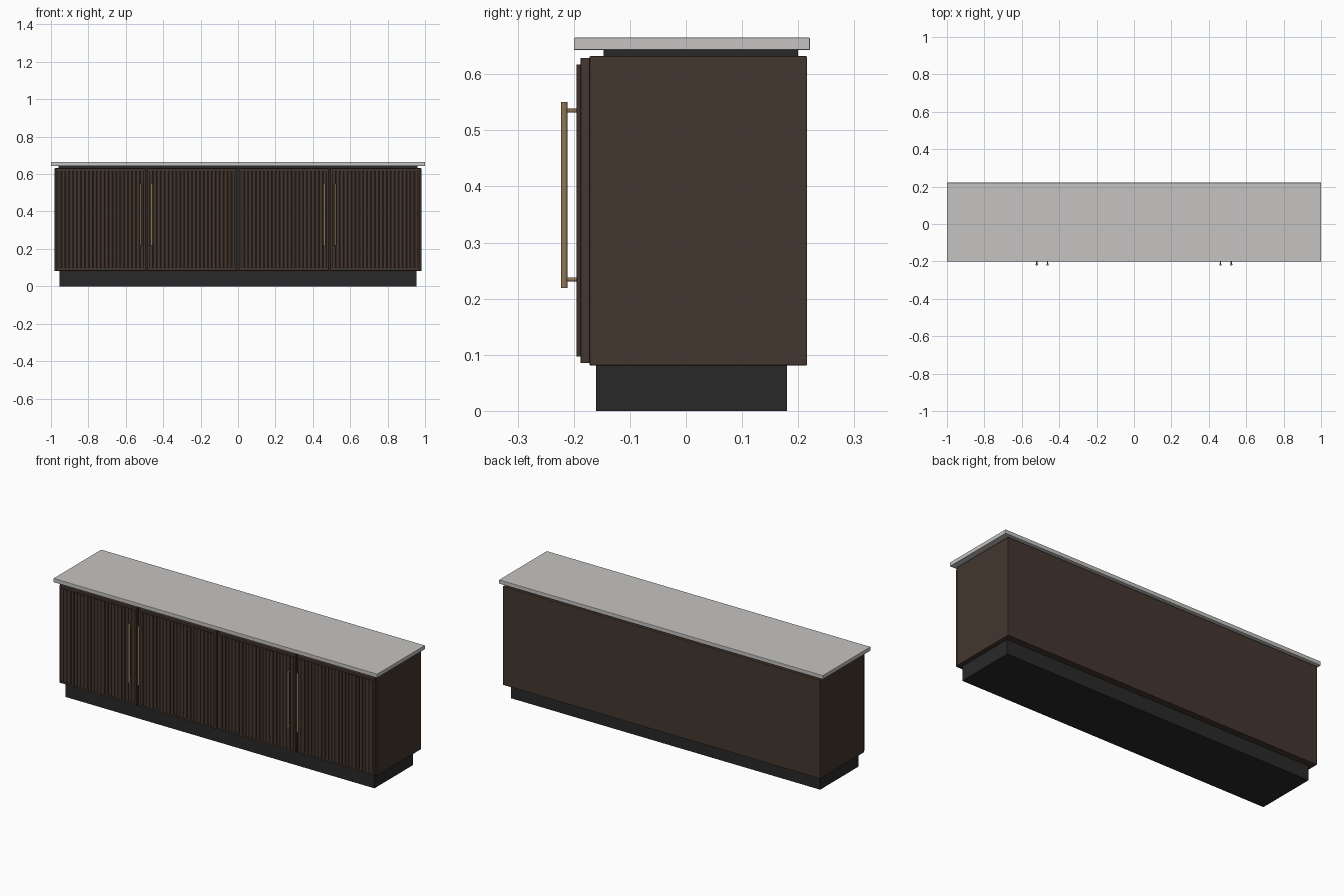
import bpy, bmesh, math

if "Cube" in bpy.data.objects:
    bpy.data.objects.remove(bpy.data.objects["Cube"])


def material(name, rgb):
    m = bpy.data.materials.new(name)
    m.diffuse_color = (*rgb, 1)
    m.use_nodes = True
    m.node_tree.nodes["Principled BSDF"].inputs["Base Color"].default_value = m.diffuse_color
    return m


WOOD = material("dark walnut", (0.056, 0.037, 0.028))
BLACK = material("soft black", (0.022, 0.022, 0.022))
STONE = material("grey stone", (0.56, 0.55, 0.54))
BRASS = material("aged brass", (0.28, 0.18, 0.09))


def finish(bm, name, mat, smooth=False):
    mesh = bpy.data.meshes.new(name)
    bm.to_mesh(mesh)
    bm.free()
    mesh.materials.append(mat)
    ob = bpy.data.objects.new(name, mesh)
    bpy.context.collection.objects.link(ob)
    if smooth:
        bpy.ops.object.select_all(action='DESELECT')
        ob.select_set(True)
        bpy.context.view_layer.objects.active = ob
        bpy.ops.object.shade_smooth_by_angle(angle=math.radians(35))
    return ob


def box(name, lo, hi, mat, bevel=0.0):
    bm = bmesh.new()
    bmesh.ops.create_cube(bm, size=1)
    for v in bm.verts:
        v.co = [lo[i] + (v.co[i] + 0.5) * (hi[i] - lo[i]) for i in range(3)]
    ob = finish(bm, name, mat)
    if bevel:
        mod = ob.modifiers.new("bevel", 'BEVEL')
        mod.width, mod.segments = bevel, 2
    return ob


def flutes(name, x0, x1, count):
    """Row of half-round vertical ribs on a door."""
    bm = bmesh.new()
    pitch = (x1 - x0) / count
    for i in range(count):
        cx = x0 + (i + 0.5) * pitch
        ring = []
        for k in range(9):
            a = math.pi * k / 8
            ring.append((cx - math.cos(a) * pitch * 0.43, -0.187 - math.sin(a) * 0.008))
        low = [bm.verts.new((x, y, 0.097)) for x, y in ring]
        top = [bm.verts.new((x, y, 0.617)) for x, y in ring]
        for k in range(9):
            n = (k + 1) % 9
            bm.faces.new((low[k], low[n], top[n], top[k]))
        bm.faces.new(low[::-1])
        bm.faces.new(top)
    bmesh.ops.recalc_face_normals(bm, faces=bm.faces[:])
    return finish(bm, name, WOOD, True)


def rod(name, p, length, radius, along_y=False):
    bm = bmesh.new()
    bmesh.ops.create_cone(bm, cap_ends=True, segments=16, radius1=radius,
                          radius2=radius, depth=length)
    ob = finish(bm, name, BRASS, True)
    ob.location = p
    if along_y:
        ob.rotation_euler.x = math.pi / 2
    return ob


# Carcass, plinth, recessed neck and stone top
box("plinth", (-0.955, -0.16, 0), (0.955, 0.18, 0.083), BLACK)
box("cabinet_body", (-0.98, -0.172, 0.081), (0.98, 0.216, 0.632), WOOD, 0.002)
box("recessed_neck", (-0.96, -0.147, 0.63), (0.96, 0.2, 0.644), BLACK)
box("stone_top", (-1, -0.2, 0.643), (1, 0.221, 0.665), STONE, 0.002)

# Four doors with ribs
for i in range(4):
    cx = (i - 1.5) * 0.489
    box(f"door_{i+1}", (cx - 0.239, -0.188, 0.085), (cx + 0.239, -0.171, 0.629), WOOD, 0.0015)
    flutes(f"door_ribs_{i+1}", cx - 0.231, cx + 0.231, 22)

# Dark shadow strips in the gaps between the doors
for i in (-1, 0, 1):
    box(f"door_gap_{i+2}", (i * 0.489 - 0.006, -0.175, 0.086),
        (i * 0.489 + 0.006, -0.171, 0.628), BLACK)

# Pull handles, a pair at each outer door joint
for i, x in enumerate((-0.52, -0.462, 0.462, 0.52)):
    rod(f"handle_bar_{i+1}", (x, -0.217, 0.3845), 0.331, 0.006)
    for label, z in (("lower", 0.234), ("upper", 0.535)):
        rod(f"handle_{label}_post_{i+1}", (x, -0.202, z), 0.03, 0.0035, True)
